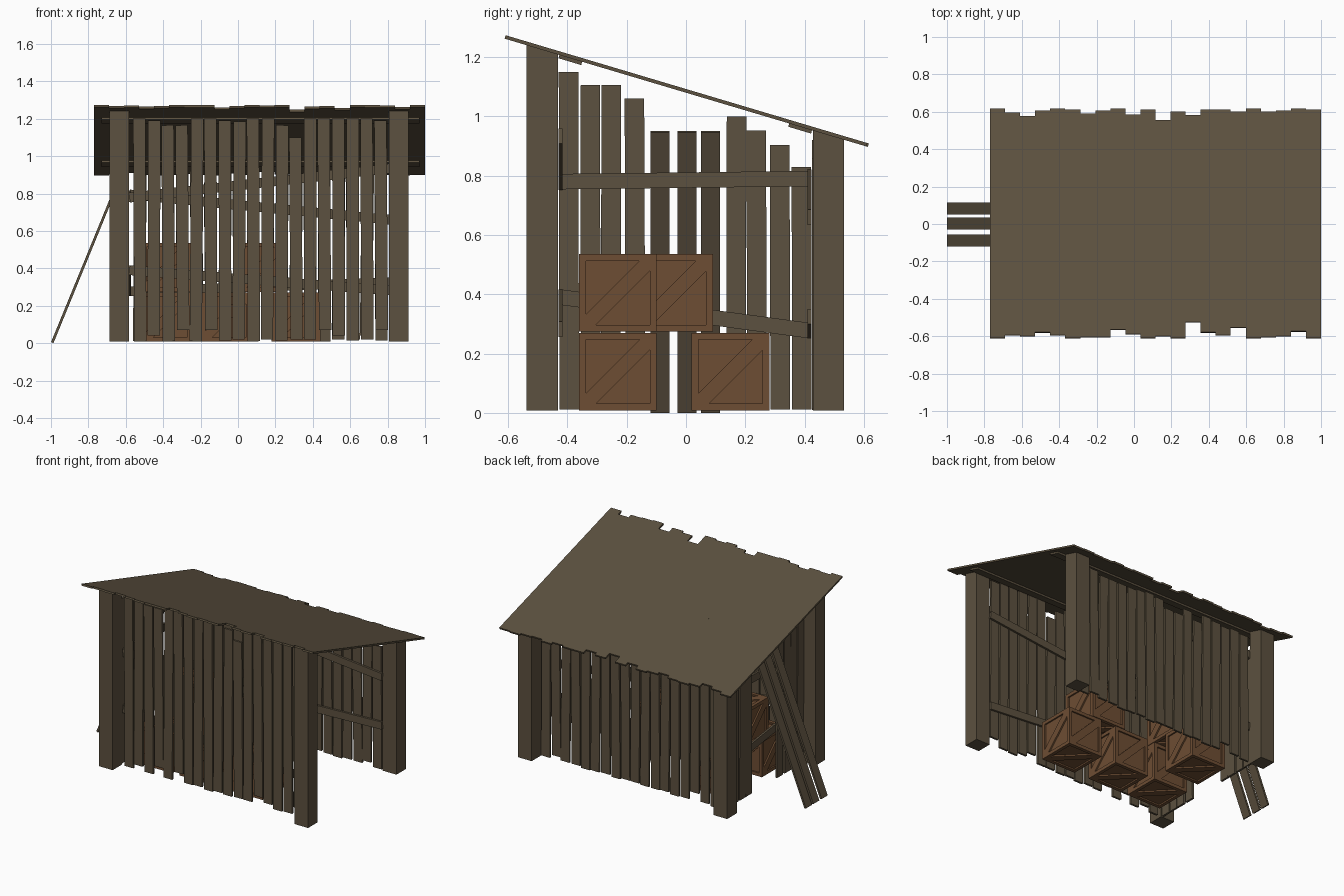
import bpy, bmesh, random
from math import pi
from mathutils import Vector, Matrix

if "Cube" in bpy.data.objects:
    bpy.data.objects.remove(bpy.data.objects["Cube"])

random.seed(4)
X, Y, Z = Vector((1, 0, 0)), Vector((0, 1, 0)), Vector((0, 0, 1))


def material(name, color):
    m = bpy.data.materials.new(name)
    m.diffuse_color = (*color, 1)
    m.use_nodes = True
    m.node_tree.nodes["Principled BSDF"].inputs["Base Color"].default_value = m.diffuse_color
    return m


WOOD = material("weathered_wood", (0.107, 0.082, 0.05))
CRATE = material("crate_wood", (0.155, 0.075, 0.033))


def finish(bm, name, mat):
    bmesh.ops.recalc_face_normals(bm, faces=bm.faces)
    me = bpy.data.meshes.new(name)
    bm.to_mesh(me)
    bm.free()
    me.materials.append(mat)
    ob = bpy.data.objects.new(name, me)
    bpy.context.collection.objects.link(ob)
    return ob


def beam(bm, a, b, wide, w, t):
    """Box from a to b; w along the 'wide' direction, t across it."""
    a, b = Vector(a), Vector(b)
    d = (b - a).normalized()
    wide = (wide - d * wide.dot(d)).normalized()
    thick = d.cross(wide)
    rot = Matrix((wide, thick, d)).transposed().to_4x4()
    size = Matrix.Diagonal((w, t, (b - a).length, 1))
    return bmesh.ops.create_cube(
        bm, size=1, matrix=Matrix.Translation((a + b) / 2) @ rot @ size)["verts"]


def roof_z(y):
    return 1.08 - 0.298 * y


# Corner posts with tops cut to the roof slope
for side, x in (("left", -0.635), ("right", 0.86)):
    for end, y in (("front", -0.485), ("back", 0.48)):
        bm = bmesh.new()
        for v in beam(bm, (x, y, 0.008), (x, y, 1), X, 0.105, 0.105):
            if v.co.z > 0.5:
                v.co.z = roof_z(v.co.y)
        finish(bm, f"{end}_{side}_post", WOOD)

# Roof boards with uneven ends
back = [.615, .595, .575, .605, .615, .61, .59, .605, .615, .585, .61,
        .555, .6, .58, .61, .61, .6, .615, .6, .605, .615, .61]
front = [.61, .595, .6, .58, .595, .61, .605, .605, .565, .59, .61,
         .6, .61, .525, .58, .595, .555, .61, .605, .6, .575, .61]
bm = bmesh.new()
step = 1.77 / 22
for i, (yb, yf) in enumerate(zip(back, front)):
    x = -0.77 + step * (i + 0.5)
    beam(bm, (x, -yf, roof_z(-yf) + 0.006), (x, yb, roof_z(yb) + 0.006), X, step, 0.012)
finish(bm, "roof_boards", WOOD)

# Battens under the roof
bm = bmesh.new()
slope = Vector((0, 1, -0.298))
for y in (-0.39, 0.385):
    z = roof_z(y) - 0.006
    beam(bm, (-0.73, y, z), (0.97, y, z), slope, 0.08, 0.012)
finish(bm, "roof_battens", WOOD)

# Front and back wall boards
front_tops = [1.2, 1.19, 1.165, 1.165, 1.2, 1.2, 1.19, 1.185, 1.2, 1.2,
              1.165, 1.1, 1.2, 1.2, 1.2, 1.2, 1.2, 1.19]
for name, y, drop in (("front_wall_boards", -0.438, 0), ("back_wall_boards", 0.432, 0.29)):
    bm = bmesh.new()
    for i, top in enumerate(front_tops):
        x = -0.525 + i * 0.0759
        lean = random.uniform(-0.005, 0.005)
        low = random.choice((0.01, 0.015, 0.02, 0.04, 0.07))
        if drop:
            top = 0.92 - random.choice((0, 0.01, 0.02, 0.06))
        beam(bm, (x - lean, y, low), (x + lean, y, top), X, 0.066, 0.014)
    finish(bm, name, WOOD)

# Left wall boards, with a gap in the middle
bm = bmesh.new()
for y, top in ((-.395, 1.15), (-.322, 1.105), (-.253, 1.105), (-.172, 1.06),
               (.17, 1.0), (.238, .953), (.317, .903), (.39, .83)):
    lean = random.uniform(-0.003, 0.003)
    beam(bm, (-0.594, y - lean, 0.012), (-0.594, y + lean, top), Y, 0.066, 0.014)
finish(bm, "left_wall_boards", WOOD)

# Loose planks leaning against the gap
for i, y in enumerate((-0.088, 0.003, 0.083)):
    bm = bmesh.new()
    beam(bm, (-0.993, y, 0.003), (-0.606, y, 0.948), Y, 0.065, 0.014)
    finish(bm, f"leaning_plank_{i + 1}", WOOD)

# Crooked wall rails on the inside
rails = {
    "front_upper_rail": ((-0.58, -0.423, 0.778), (0.81, -0.423, 0.934)),
    "front_lower_rail": ((-0.58, -0.423, 0.39), (0.81, -0.423, 0.282)),
    "back_upper_rail": ((-0.58, 0.417, 0.795), (0.81, 0.417, 0.66)),
    "back_lower_rail": ((-0.58, 0.417, 0.277), (0.81, 0.417, 0.325)),
    "left_upper_rail": ((-0.579, -0.42, 0.78), (-0.579, 0.42, 0.79)),
    "left_lower_rail": ((-0.579, -0.42, 0.39), (-0.579, 0.42, 0.277)),
}
for name, (a, b) in rails.items():
    bm = bmesh.new()
    beam(bm, a, b, Z, 0.052, 0.014)
    finish(bm, name, WOOD)


def crate(name, loc):
    """Cube whose sides each have a frame, a diagonal brace and two sunken triangles."""
    h, i, d, depth = 0.131, 0.108, 0.035, 0.01
    tl, bl, br, tr = (-h, h), (-h, -h), (h, -h), (h, h)
    a, b, c = (-i, i), (i - d, i), (-i, d - i)
    p, q, r = (i, -i), (d - i, -i), (i, i - d)
    polys = [(tl, bl, c, a), (tl, a, b, tr), (tr, r, p, br), (bl, br, p, q),
             (bl, q, r, tr, b, c)]
    bm = bmesh.new()
    turns = [Matrix.Rotation(k * pi / 2, 3, "Z") @ Matrix.Rotation(pi / 2, 3, "X") for k in range(4)]
    turns += [Matrix.Identity(3), Matrix.Rotation(pi, 3, "X")]
    for m in turns:
        def face(pts):
            bm.faces.new([bm.verts.new(m @ Vector(v)) for v in pts])
        for poly in polys:
            face([(*v, h) for v in poly])
        for tri in ((a, c, b), (p, r, q)):
            face([(*v, h - depth) for v in tri])
            for u, v in zip(tri, tri[1:] + tri[:1]):
                face([(*u, h), (*v, h), (*v, h - depth), (*u, h - depth)])
    bmesh.ops.remove_doubles(bm, verts=bm.verts, dist=0.0005)
    finish(bm, name, CRATE).location = loc


# Stacked crates
for n, spot in enumerate(((0.31, -0.23, 0.139), (-0.065, -0.23, 0.139), (-0.38, -0.23, 0.139),
                          (-0.37, 0.15, 0.139), (0.12, -0.23, 0.405), (-0.38, -0.04, 0.405))):
    crate(f"crate_{n + 1}", spot)
